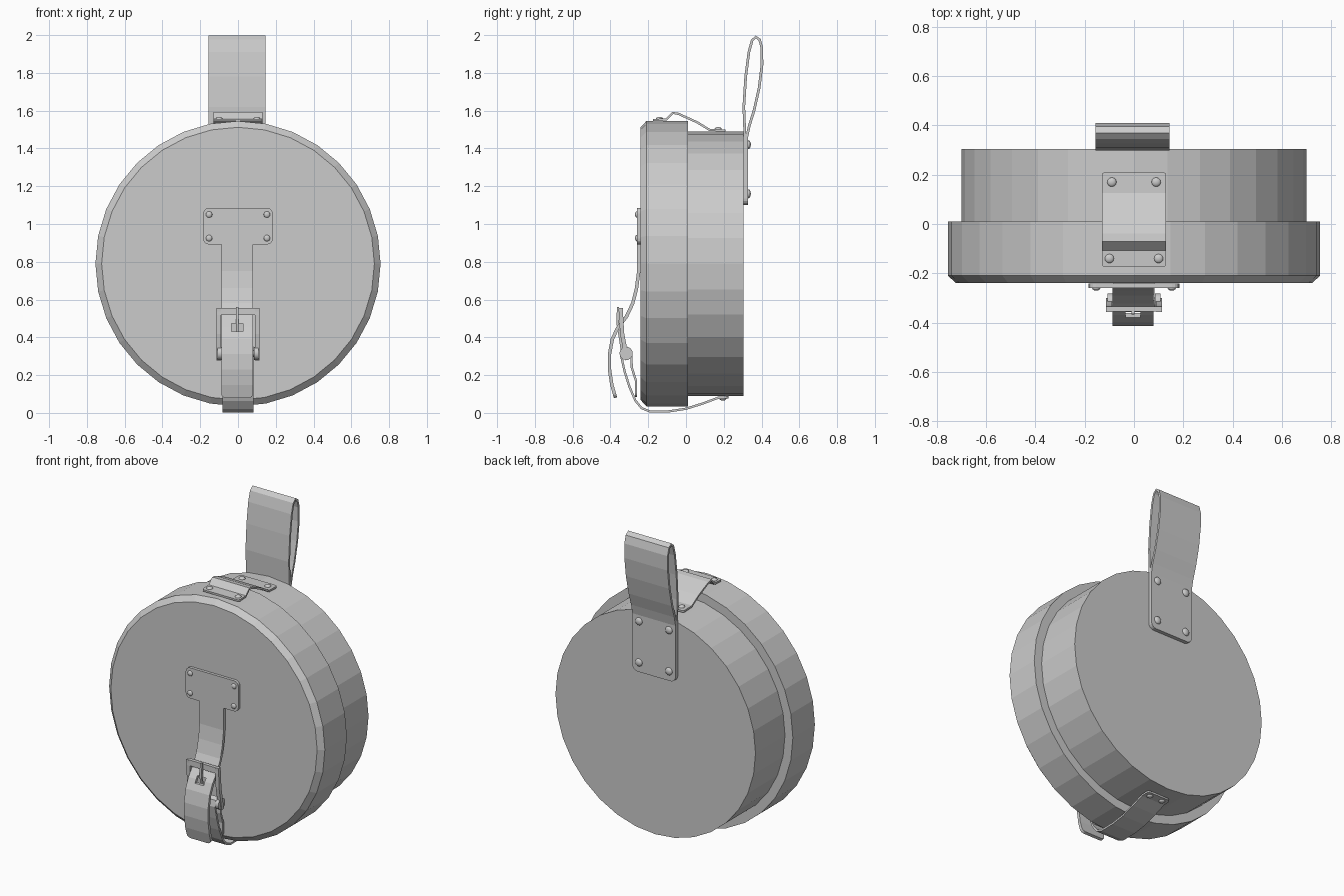
import bpy, bmesh, math
from mathutils import Vector

cube = bpy.data.objects.get("Cube")
if cube:
    bpy.data.objects.remove(cube, do_unlink=True)

CENTRE_Z = 0.79


def finish(name, bm):
    bmesh.ops.recalc_face_normals(bm, faces=bm.faces[:])
    mesh = bpy.data.meshes.new(name)
    bm.to_mesh(mesh)
    bm.free()
    obj = bpy.data.objects.new(name, mesh)
    bpy.context.collection.objects.link(obj)
    return obj


def drum(name, profile, sides=32):
    """Closed solid turned around the y axis from (radius, y) pairs."""
    bm = bmesh.new()
    rings = []
    for r, y in profile:
        angles = [2 * math.pi * i / sides for i in range(sides)]
        rings.append([bm.verts.new((r * math.cos(a), y, CENTRE_Z + r * math.sin(a)))
                      for a in angles])
    for a, b in zip(rings, rings[1:]):
        for i in range(sides):
            j = (i + 1) % sides
            bm.faces.new((a[i], a[j], b[j], b[i]))
    bm.faces.new(rings[0])
    bm.faces.new(rings[-1])
    return finish(name, bm)


def strap(name, path, width, thick, x=0.0, corner=0.0):
    """Flat band following a (y, z) centre line, with optional rounded ends."""
    pts = [Vector(p) for p in path]
    bm = bmesh.new()
    rows = []
    for i, p in enumerate(pts):
        before = (p - pts[i - 1]).normalized() if i else Vector((0, 0))
        after = (pts[i + 1] - p).normalized() if i < len(pts) - 1 else Vector((0, 0))
        t = (before + after).normalized()
        n = Vector((-t.y, t.x)) * thick / 2
        rows.append([bm.verts.new((x + sx * width / 2, p.x + s * n.x, p.y + s * n.y))
                     for sx, s in ((-1, -1), (1, -1), (1, 1), (-1, 1))])
    for a, b in zip(rows, rows[1:]):
        for i in range(4):
            j = (i + 1) % 4
            bm.faces.new((a[i], a[j], b[j], b[i]))
    bm.faces.new(rows[0])
    bm.faces.new(rows[-1])
    if corner:
        ends = [bm.edges.get((r[i], r[j])) for r in (rows[0], rows[-1])
                for i, j in ((1, 2), (3, 0))]
        bmesh.ops.bevel(bm, geom=ends, offset=corner, segments=4,
                        profile=0.5, affect='EDGES')
    return finish(name, bm)


def box(name, centre, size):
    bpy.ops.mesh.primitive_cube_add(size=1, location=centre)
    obj = bpy.context.object
    obj.name = name
    obj.scale = size
    return obj


def rod(name, x, y, z, radius, length):
    bpy.ops.mesh.primitive_cylinder_add(vertices=16, radius=radius, depth=length,
                                        location=(x, y, z), rotation=(0, math.pi / 2, 0))
    bpy.context.object.name = name
    bpy.ops.object.shade_smooth_by_angle()


def rivet(name, centre, radius, axis):
    """Low dome flattened along one axis."""
    bpy.ops.mesh.primitive_uv_sphere_add(segments=12, ring_count=8, radius=radius,
                                         location=centre)
    obj = bpy.context.object
    obj.name = name
    obj.scale[axis] = 0.6
    bpy.ops.object.shade_smooth()


# Round case and its overlapping lid
drum("case_body", [(0.70, 0.305), (0.70, -0.1)])
drum("case_lid", [(0.755, 0.01), (0.755, -0.21), (0.722, -0.24)])

# Hanging loop riveted on the back
strap("hanging_loop",
      [(0.311, 1.1), (0.311, 1.49), (0.306, 1.62), (0.316, 1.78), (0.333, 1.91),
       (0.35, 1.972), (0.37, 1.99), (0.39, 1.975), (0.402, 1.93), (0.402, 1.84),
       (0.387, 1.72), (0.36, 1.6), (0.335, 1.52), (0.322, 1.46), (0.322, 1.1)],
      0.302, 0.014, x=-0.006, corner=0.035)

# Hinge strap bridging lid and body on top
strap("hinge_strap",
      [(-0.175, 1.55), (-0.105, 1.553), (-0.07, 1.588), (-0.04, 1.583),
       (0.06, 1.538), (0.125, 1.498), (0.21, 1.495)], 0.26, 0.012, corner=0.012)

# Front plate holding the closing strap
strap("front_plate", [(-0.251, 0.892), (-0.251, 1.085)], 0.368, 0.018, corner=0.03)

# Closing strap with a slot for the buckle prong
closing = strap("closing_strap",
                [(-0.25, 0.93), (-0.25, 0.75), (-0.262, 0.66), (-0.282, 0.58),
                 (-0.315, 0.51), (-0.362, 0.45), (-0.39, 0.39), (-0.405, 0.31),
                 (-0.405, 0.23), (-0.393, 0.15), (-0.373, 0.08)],
                0.168, 0.018, x=-0.004, corner=0.025)
cutter = box("slot_cutter", (-0.004, -0.36, 0.452), (0.06, 0.2, 0.04))
cut = closing.modifiers.new("slot", 'BOOLEAN')
cut.operation = 'DIFFERENCE'
cut.solver = 'EXACT'
cut.object = cutter
bpy.context.view_layer.objects.active = closing
bpy.ops.object.modifier_apply(modifier=cut.name)
bpy.data.objects.remove(cutter, do_unlink=True)

# Lower strap passing under the case and around the buckle bar
strap("lower_strap",
      [(0.225, 0.083), (0.17, 0.08), (0.09, 0.05), (0.0, 0.022), (-0.09, 0.008),
       (-0.19, 0.007), (-0.235, 0.025), (-0.268, 0.065), (-0.3, 0.14), (-0.325, 0.22),
       (-0.343, 0.3), (-0.335, 0.335), (-0.312, 0.345), (-0.29, 0.325), (-0.287, 0.24),
       (-0.265, 0.17), (-0.265, 0.085)], 0.165, 0.012, corner=0.02)

# Buckle: frame, bar with end caps, and prong
box("buckle_top", (0, -0.345, 0.537), (0.226, 0.022, 0.036))
for side, sx in (("left", 1), ("right", -1)):
    strap("buckle_side_" + side, [(-0.346, 0.553), (-0.338, 0.42), (-0.312, 0.28)],
          0.024, 0.022, x=sx * 0.101)
    rod("buckle_cap_" + side, sx * 0.097, -0.317, 0.315, 0.035, 0.022)
rod("buckle_bar", 0, -0.317, 0.315, 0.018, 0.21)
strap("buckle_prong", [(-0.335, 0.3), (-0.35, 0.4), (-0.362, 0.47), (-0.36, 0.56)],
      0.014, 0.012, x=-0.004)

# Rivets in mirrored pairs
for side, sx in (("left", 1), ("right", -1)):
    for z in (0.925, 1.05):
        rivet("plate_rivet_" + side, (sx * 0.153, -0.26, z), 0.017, 1)
    for z in (1.16, 1.42):
        rivet("loop_rivet_" + side, (sx * 0.105 - 0.006, 0.329, z), 0.024, 1)
    rivet("hinge_front_rivet_" + side, (sx * 0.1, -0.14, 1.556), 0.019, 2)
    rivet("hinge_back_rivet_" + side, (sx * 0.09, 0.17, 1.502), 0.019, 2)
    rivet("lower_rivet_" + side, (sx * 0.045, 0.195, 0.076), 0.019, 2)
